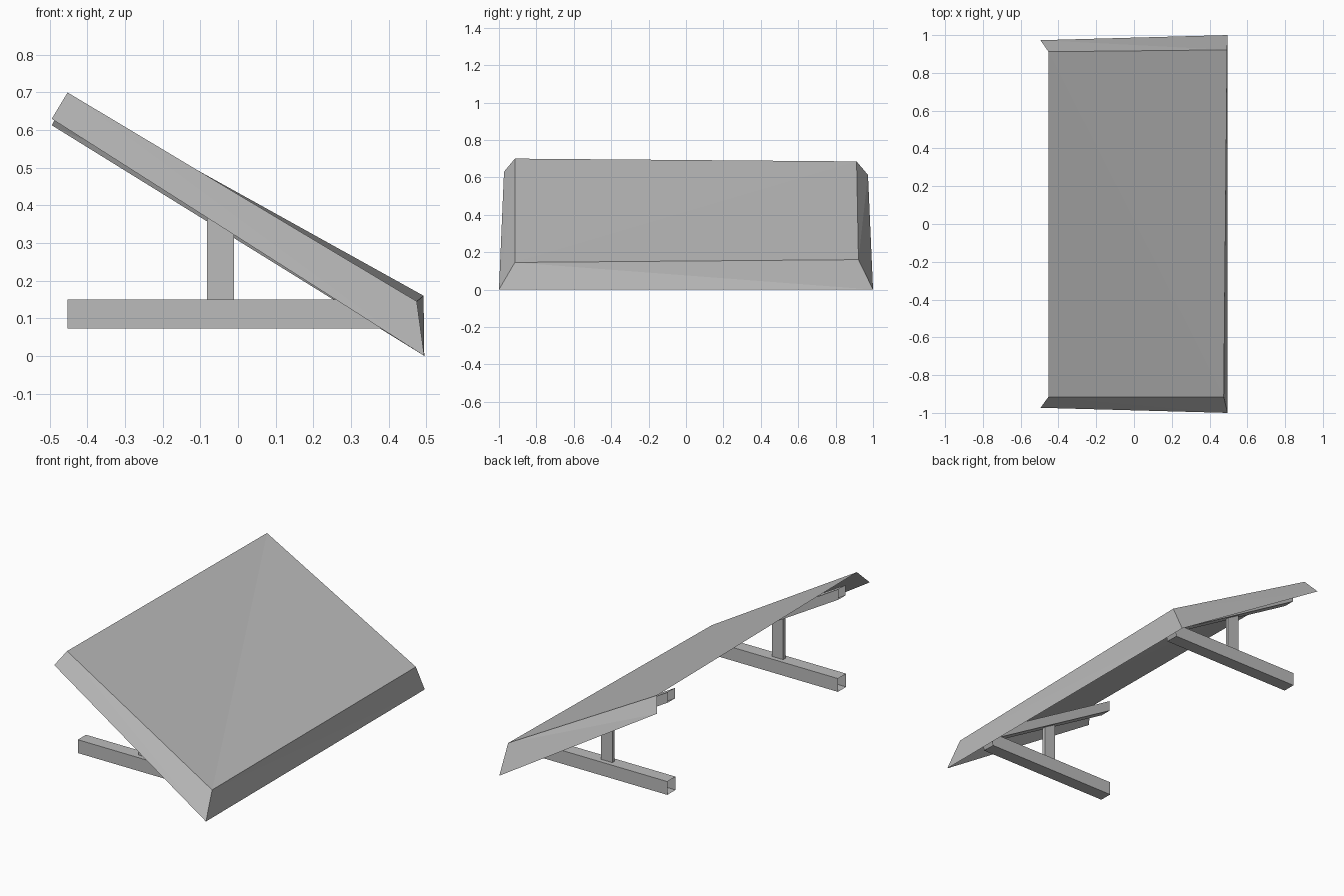
import bpy
import bmesh

cube = bpy.data.objects.get("Cube")
if cube:
    bpy.data.objects.remove(cube, do_unlink=True)

grey = bpy.data.materials.new("plain_grey")
grey.use_nodes = True
colour = (0.5, 0.5, 0.5, 1)
grey.diffuse_color = colour
grey.node_tree.nodes["Principled BSDF"].inputs["Base Color"].default_value = colour


def finish(name, bm):
    mesh = bpy.data.meshes.new(name)
    bm.to_mesh(mesh)
    bm.free()
    mesh.materials.append(grey)
    obj = bpy.data.objects.new(name, mesh)
    bpy.context.collection.objects.link(obj)
    return obj


def bar(name, profile, y_mid, width, open_ends):
    """Extrude an x-z outline (low-left, low-right, top-right, top-left) across y."""
    bm = bmesh.new()
    near, far = [[bm.verts.new((x, y_mid + s * width / 2, z)) for x, z in profile]
                 for s in (-1, 1)]
    bm.faces.new(near)
    bm.faces.new(far[::-1])
    for i in range(4):
        if open_ends and i in (1, 3):
            continue
        j = (i + 1) % 4
        bm.faces.new((near[j], near[i], far[i], far[j]))
    return finish(name, bm)


# Tilted sheet, slightly twisted, with a flared skirt on three edges
bm = bmesh.new()
top = [bm.verts.new(p) for p in (
    (-0.453, -0.915, 0.70), (0.475, -0.915, 0.145),
    (0.493, 0.922, 0.16), (-0.453, 0.912, 0.685))]
rim = [bm.verts.new(p) for p in (
    (-0.495, -0.973, 0.63), (0.495, -1, 0),
    (0.495, 1, 0), (-0.495, 0.973, 0.613))]
bm.faces.new((top[0], top[1], top[3]))
bm.faces.new((top[1], top[2], top[3]))
for i in range(3):
    bm.faces.new((rim[i], rim[i + 1], top[i]))
    bm.faces.new((rim[i + 1], top[i + 1], top[i]))
finish("panel", bm)

# Two identical supports: hollow foot, flat post and hollow sloping rail
for side, y in (("right", -0.78), ("left", 0.78)):
    bar(side + "_foot", [(-0.453, 0.073), (0.385, 0.073), (0.40, 0.15), (-0.453, 0.15)],
        y, 0.075, True)
    bar(side + "_post", [(-0.083, 0.15), (-0.01, 0.15), (-0.01, 0.35), (-0.083, 0.393)],
        y, 0.02, False)
    bar(side + "_rail", [(-0.453, 0.605), (0.42, 0.095), (0.42, 0.155), (-0.453, 0.665)],
        y, 0.065, True)
